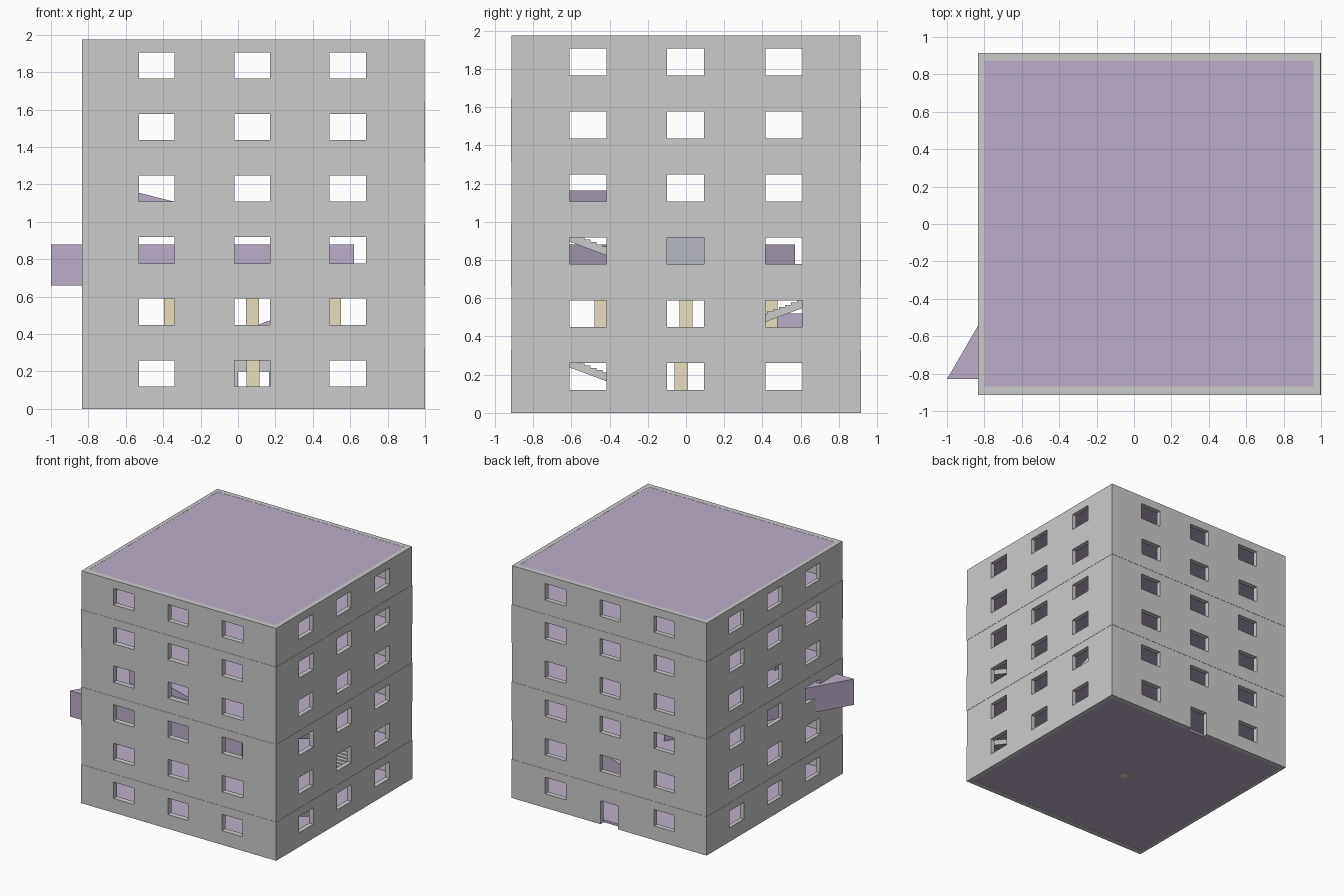
import bpy, bmesh
from mathutils import Vector

if "Cube" in bpy.data.objects:
    bpy.data.objects.remove(bpy.data.objects["Cube"])

H = 1.975 / 6                       # storey height
X0, X1, Y0, Y1 = -0.835, 1.0, -0.915, 0.915
WIN_X = [(-0.53, -0.34), (-0.02, 0.17), (0.49, 0.685)]
WIN_Y = [(-0.61, -0.415), (-0.10, 0.095), (0.415, 0.61)]


def material(name, rgb):
    m = bpy.data.materials.new(name)
    m.diffuse_color = (*rgb, 1)
    m.use_nodes = True
    m.node_tree.nodes["Principled BSDF"].inputs["Base Color"].default_value = m.diffuse_color
    return m


PURPLE = material("purple", (0.50, 0.42, 0.58))
SAND = material("sand", (0.80, 0.74, 0.52))
BLUE = material("blue_grey", (0.48, 0.49, 0.55))


def add_prism(bm, pts, vec):
    """Extrude a flat polygon along a vector."""
    f = bm.faces.new([bm.verts.new(p) for p in pts])
    r = bmesh.ops.extrude_face_region(bm, geom=[f], use_keep_orig=True)
    vs = [g for g in r["geom"] if isinstance(g, bmesh.types.BMVert)]
    bmesh.ops.translate(bm, verts=vs, vec=Vector(vec))


def add_box(bm, x0, x1, y0, y1, z0, z1):
    add_prism(bm, [(x0, y0, z0), (x1, y0, z0), (x1, y1, z0), (x0, y1, z0)], (0, 0, z1 - z0))


def finish(name, bm, mat=None):
    bmesh.ops.recalc_face_normals(bm, faces=bm.faces)
    me = bpy.data.meshes.new(name)
    bm.to_mesh(me)
    bm.free()
    ob = bpy.data.objects.new(name, me)
    bpy.context.collection.objects.link(ob)
    if mat:
        me.materials.append(mat)
    return ob


def box(name, *dims, mat=None):
    bm = bmesh.new()
    add_box(bm, *dims)
    return finish(name, bm, mat)


def prism(name, pts, vec, mat=None):
    bm = bmesh.new()
    add_prism(bm, pts, vec)
    return finish(name, bm, mat)


def cut(ob, cutters):
    for c in cutters:
        m = ob.modifiers.new("cut", 'BOOLEAN')
        m.operation, m.solver, m.object = 'DIFFERENCE', 'EXACT', c
    bpy.context.view_layer.update()
    dg = bpy.context.evaluated_depsgraph_get()
    me = bpy.data.meshes.new_from_object(ob.evaluated_get(dg))
    ob.modifiers.clear()
    ob.data = me
    for c in cutters:
        bpy.data.objects.remove(c)


# storey walls with window openings on all four sides
for i in range(6):
    z, e = i * H, 0.002 * (i % 2)
    walls = box(f"storey_walls_{i + 1}", X0 + e, X1 - e, Y0 + e, Y1 - e, z, z + H)
    core = box("core_cutter", -0.80, 0.96, -0.868, 0.872, z - 0.1, z + H + 0.1)
    bx, by = bmesh.new(), bmesh.new()
    for j, (a, b) in enumerate(WIN_X):
        door = i == 0 and j == 1
        add_box(bx, a, b, -1.2, 0.3 if door else 1.2, z + 0.12, z + 0.26)
        if door:                    # doorway in the back wall
            add_box(bx, 0.0, 0.165, 0.5, 1.2, -0.1, 0.20)
    for a, b in WIN_Y:
        add_box(by, -1.2, 1.2, a, b, z + 0.12, z + 0.26)
    cut(walls, [core, finish("x_cutter", bx), finish("y_cutter", by)])

# floor slabs and roof
for i in range(7):
    z = min(max(i * H - 0.01, 0.001), 6 * H - 0.021)
    box("roof" if i == 6 else f"floor_{i + 1}", -0.80, 0.96, -0.868, 0.872, z, z + 0.02, mat=PURPLE)

# columns: one on the ground floor, five on the second
box("ground_column", 0.045, 0.115, -0.06, 0.01, 0.0005, H - 0.01, mat=SAND)
for n, (dx, dy) in enumerate([(0, 0), (-1, -1), (1, -1), (-1, 1), (1, 1)]):
    cx, cy = 0.078 + 0.44 * dx, 0.445 * dy
    box(f"upper_column_{n + 1}", cx - 0.034, cx + 0.034, cy - 0.034, cy + 0.034,
        H + 0.01, 2 * H - 0.01, mat=SAND)

# stair flights, alternating direction
N = 26
for i in range(3):
    s = 1 if i % 2 else -1
    start, run, rise = -0.05 if s > 0 else 0.10, 0.82 / N, (H - 0.02) / N
    z = i * H + 0.01
    top = []
    for k in range(N):
        y = start + s * k * run
        top += [(0.72, y, z + (k + 1) * rise), (0.72, y + s * run, z + (k + 1) * rise)]
    end = start + s * N * run
    pts = [(0.72, start, z)] + top + [(0.72, end, z + H - 0.06), (0.72, start + s * 0.1, z)]
    prism(f"stairs_{i + 1}", pts, (0.2, 0, 0))

# third storey: triangular block that pokes out through the left wall
prism("triangular_block", [(-1, -0.83, 0.66), (0.62, -0.83, 0.66), (-0.19, 0.57, 0.66)],
      (0, 0, 0.22), PURPLE)
box("partition", 0.40, 0.43, -0.13, 0.13, 2 * H + 0.01, 3 * H - 0.01, mat=BLUE)

# low ramps on the second and fourth storeys
prism("second_storey_ramp", [(-0.2, 0.48, H + 0.01), (0.3, 0.48, H + 0.01), (0.3, 0.48, 0.52)],
      (0, 0.25, 0), PURPLE)
prism("fourth_storey_ramp", [(-0.56, -0.66, 3 * H + 0.01), (0.1, -0.66, 3 * H + 0.01),
                             (-0.56, -0.66, 1.163)], (0, 0.26, 0), PURPLE)
